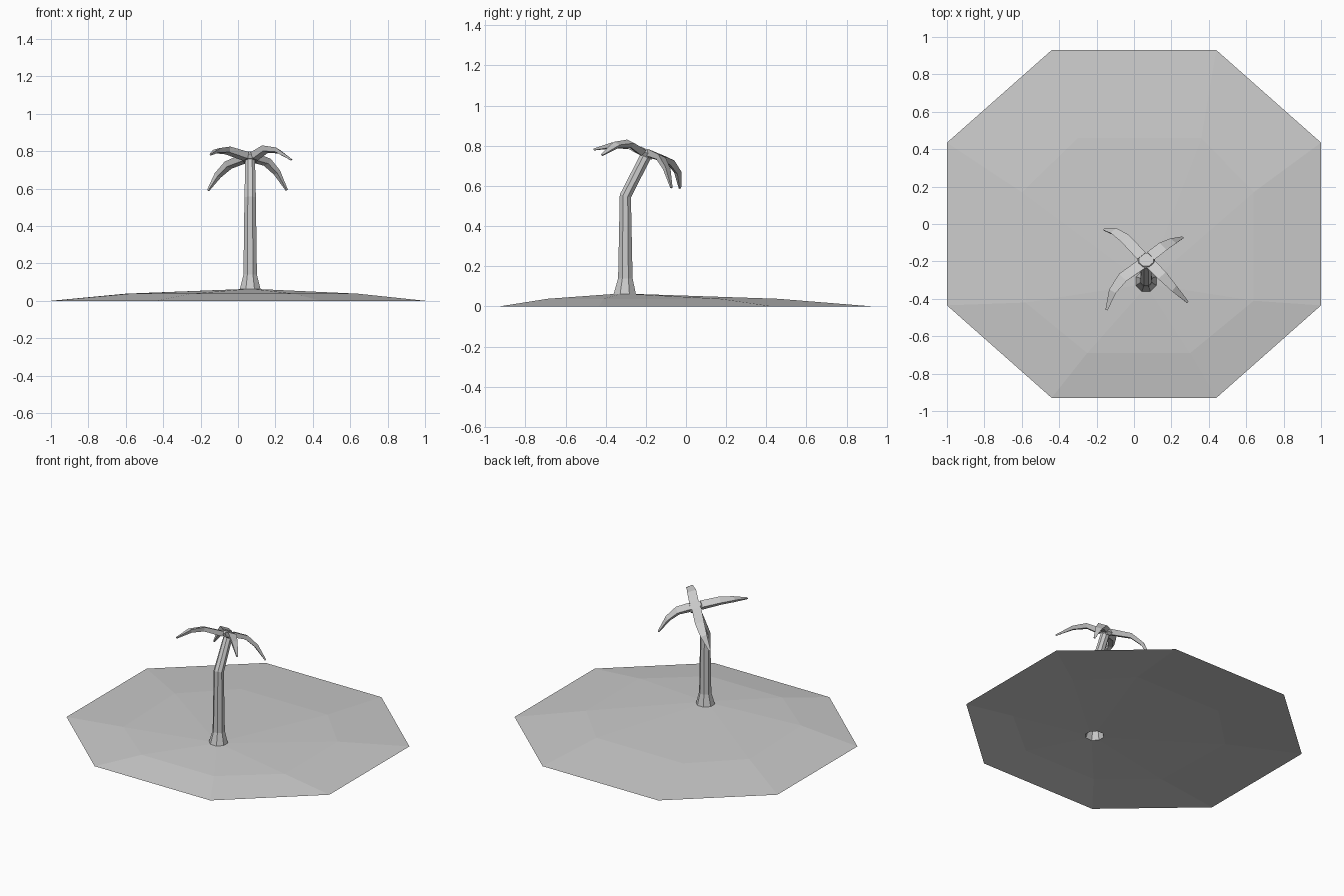
import bpy, bmesh
from math import cos, sin, pi, radians
from mathutils import Vector

if "Cube" in bpy.data.objects:
    bpy.data.objects.remove(bpy.data.objects["Cube"])


def loft(name, rings, cap_start=False, cap_end=False, fix_normals=True):
    """Skin a list of equal-length closed rings with quads."""
    bm = bmesh.new()
    loops = [[bm.verts.new(p) for p in ring] for ring in rings]
    n = len(rings[0])
    for a, b in zip(loops, loops[1:]):
        for i in range(n):
            j = (i + 1) % n
            bm.faces.new((a[i], a[j], b[j], b[i]))
    if cap_start:
        bm.faces.new(loops[0][::-1])
    if cap_end:
        bm.faces.new(loops[-1])
    if fix_normals:
        bmesh.ops.recalc_face_normals(bm, faces=bm.faces)
    mesh = bpy.data.meshes.new(name)
    bm.to_mesh(mesh)
    bm.free()
    obj = bpy.data.objects.new(name, mesh)
    bpy.context.collection.objects.link(obj)
    return obj


def octagon(y, z, rx, ry, tilt=0):
    """Octagonal trunk ring centred on x = 0.065, leaning back by tilt degrees."""
    t = radians(tilt)
    ring = []
    for k in range(8):
        a = pi / 8 + k * pi / 4
        u = ry * sin(a)
        ring.append((0.065 + rx * cos(a), y + u * cos(t), z - u * sin(t)))
    return ring


# Island: open octagonal shell with a hole under the trunk
shore = [(1, .435), (.44, .93), (-.44, .93), (-1, .435),
         (-1, -.435), (-.44, -.93), (.44, -.93), (1, -.435)]
slope = [(.64, .17), (.36, .46), (-.30, .46), (-.60, .17),
         (-.58, -.42), (-.25, -.69), (.30, -.69), (.64, -.41)]
base = octagon(-.305, .062, .06, .06)
loft("island", [[(x, y, 0) for x, y in shore],
                [(x, y, .038) for x, y in slope], base], fix_normals=False)

# Trunk: flared foot, straight stem, bend toward the back
loft("trunk", [base,
               octagon(-.302, .14, .039, .039),
               octagon(-.302, .55, .033, .031, 14),
               octagon(-.197, .755, .028, .030, 26)], fix_normals=False)

# Crown: small tilted block joining trunk and fronds
loft("crown", [octagon(-.201, .745, .034, .036, 26),
               octagon(-.197, .765, .050, .050, 26),
               octagon(-.190, .780, .042, .042, 26)], True, True)

# Fronds: tapered drooping strips
UP = Vector((0, .44, .90))
SIZES = [(.030, .034), (.029, .028), (.021, .022), (.006, .008)]


def frond(name, path):
    pts = [Vector(p) for p in path]
    rings = []
    for i, (p, (w, h)) in enumerate(zip(pts, SIZES)):
        d = (pts[min(i + 1, 3)] - pts[max(i - 1, 0)]).normalized()
        side = d.cross(UP).normalized()
        down = d.cross(side).normalized()
        if down.dot(UP) > 0:
            down.negate()
        rings.append([p - side * w, p + side * w,
                      p + side * w * .6 + down * h, p - side * w * .6 + down * h])
    loft(name, rings, True, True)


frond("frond_front_left", [(.04, -.215, .785), (-.06, -.285, .815),
                           (-.115, -.36, .812), (-.147, -.46, .785)])
frond("frond_front_right", [(.09, -.215, .785), (.15, -.275, .822),
                            (.215, -.345, .812), (.288, -.418, .757)])
frond("frond_back_left", [(.04, -.17, .775), (-.05, -.075, .735),
                          (-.11, -.035, .675), (-.162, -.028, .59)])
frond("frond_back_right", [(.09, -.17, .775), (.155, -.12, .75),
                           (.21, -.09, .69), (.262, -.07, .592)])
